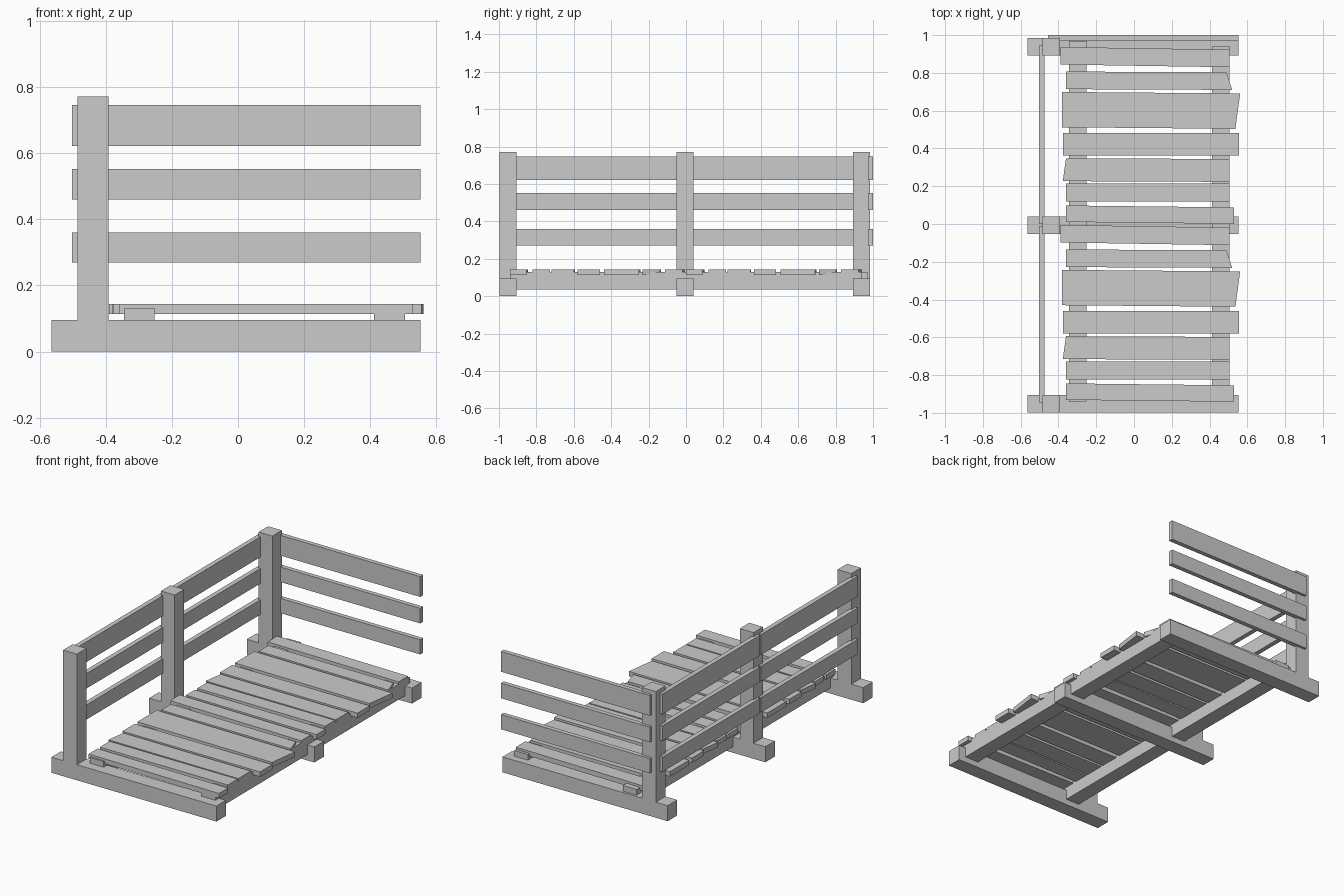
import bpy
import bmesh

cube = bpy.data.objects.get("Cube")
if cube:
    bpy.data.objects.remove(cube, do_unlink=True)

grey = bpy.data.materials.new("plain grey")
grey.use_nodes = True
colour = (0.6, 0.6, 0.6, 1)
grey.diffuse_color = colour
for node in grey.node_tree.nodes:
    if node.type == "BSDF_PRINCIPLED":
        node.inputs["Base Color"].default_value = colour


def prism(name, outline, z0, z1):
    """Extrude a flat counter-clockwise outline from z0 up to z1."""
    bm = bmesh.new()
    low = [bm.verts.new((x, y, z0)) for x, y in outline]
    face = bm.faces.new(low)
    grown = bmesh.ops.extrude_face_region(bm, geom=[face])["geom"]
    top = [g for g in grown if isinstance(g, bmesh.types.BMVert)]
    bmesh.ops.translate(bm, verts=top, vec=(0, 0, z1 - z0))
    bmesh.ops.recalc_face_normals(bm, faces=bm.faces[:])
    mesh = bpy.data.meshes.new(name)
    bm.to_mesh(mesh)
    bm.free()
    mesh.materials.append(grey)
    obj = bpy.data.objects.new(name, mesh)
    bpy.context.scene.collection.objects.link(obj)
    return obj


def box(name, x0, x1, y0, y1, z0, z1):
    return prism(name, [(x0, y0), (x1, y0), (x1, y1), (x0, y1)], z0, z1)


# Ground beams, each with an upright post
for place, y in (("front", -0.998), ("middle", -0.052), ("back", 0.892)):
    box(place + "_ground_beam", -0.565, 0.553, y, y + 0.092, 0, 0.095)
    box(place + "_post", -0.485, -0.392, y, y + 0.092, 0.095, 0.772)

# Stringers under the deck
box("right_stringer", -0.345, -0.252, -0.94, 0.97, 0.035, 0.13)
box("left_stringer", 0.412, 0.506, -0.94, 0.94, 0.035, 0.13)

# Rails along the side and across the back
for level, z0, z1 in (("low", 0.27, 0.36), ("mid", 0.46, 0.552), ("top", 0.622, 0.746)):
    box(level + "_side_rail_front", -0.502, -0.473, -0.945, -0.01, z0, z1)
    box(level + "_side_rail_back", -0.502, -0.473, 0.0, 0.945, z0, z1)
    box(level + "_back_rail", -0.455, 0.553, 0.972, 1.0, z0, z1)

# Deck planks: back y, front y, then left-hand and right-hand x at front and back
planks = [
    (0.93, 0.837, -0.39, -0.39, 0.506, 0.506),
    (0.805, 0.712, -0.36, -0.36, 0.52, 0.49),
    (0.695, 0.508, -0.38, -0.38, 0.537, 0.562),
    (0.482, 0.363, -0.377, -0.377, 0.555, 0.555),
    (0.346, 0.225, -0.377, -0.36, 0.506, 0.506),
    (0.215, 0.12, -0.36, -0.36, 0.506, 0.506),
    (0.093, 0.006, -0.36, -0.36, 0.53, 0.53),
]
skew = [0.007, 0.002, 0.004, 0, 0.002, 0, 0.005]
for half, shift in (("back", 0), ("front", -0.942)):
    for i, (yb, yf, lf, lb, rf, rb) in enumerate(planks):
        yb, yf, s = yb + shift, yf + shift, skew[i]
        outline = [(lf, yf + s), (rf, yf - s), (rb, yb - s), (lb, yb + s)]
        prism(f"{half}_deck_plank_{i + 1}", outline, 0.114, 0.144)
